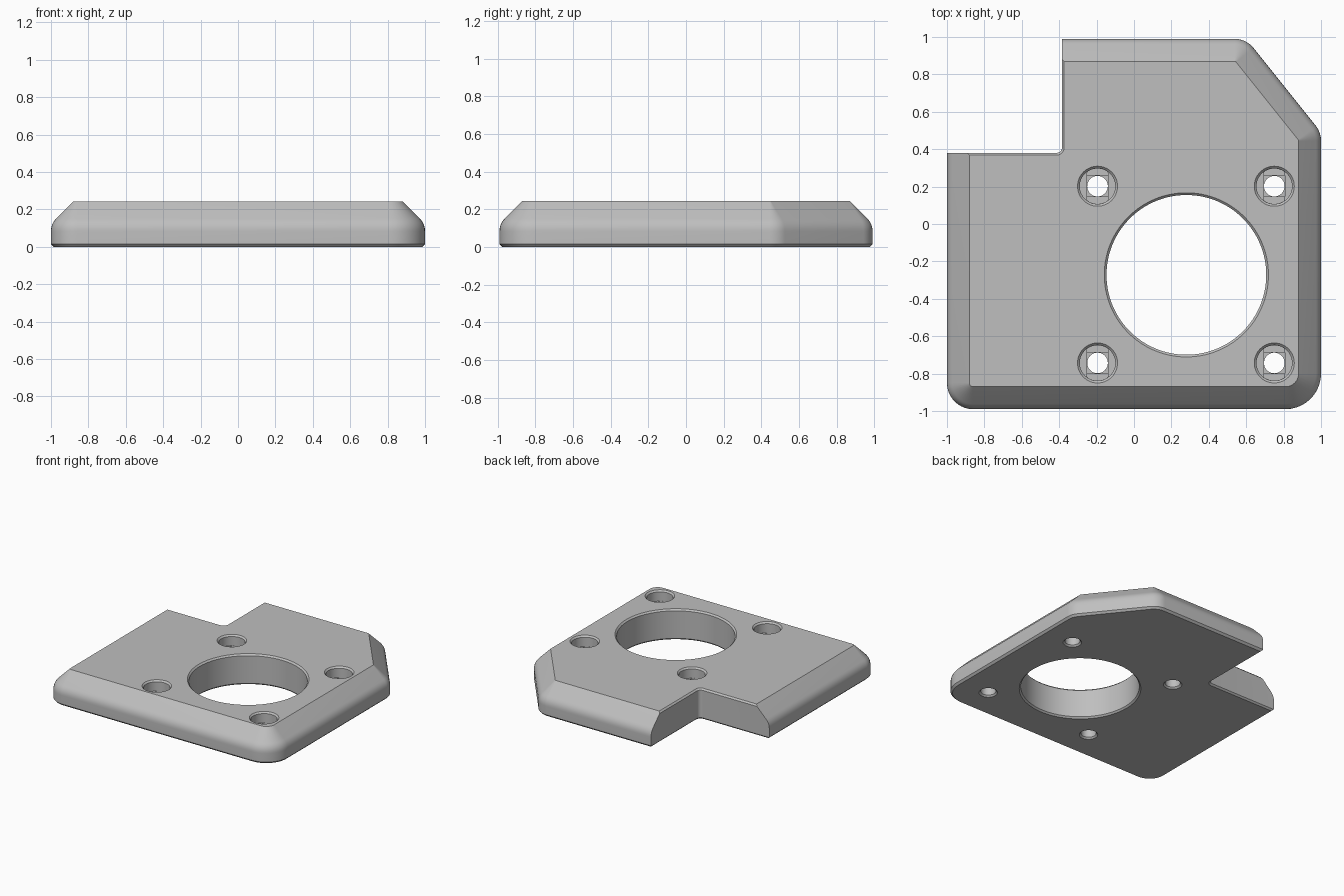
import bpy, bmesh, math
from mathutils import Vector

cube = bpy.data.objects.get("Cube")
if cube:
    bpy.data.objects.remove(cube, do_unlink=True)

HEIGHT = 0.243
EDGE = 0.012          # small edge chamfer

grey = bpy.data.materials.new("plain grey")
grey.use_nodes = True
colour = (0.52, 0.52, 0.52, 1)
grey.diffuse_color = colour
grey.node_tree.nodes["Principled BSDF"].inputs["Base Color"].default_value = colour


def rounded(corners, inset=0.0, steps=10):
    """Counter-clockwise outline with rounded corners (x, y, radius), moved inward by inset."""
    loop = []
    count = len(corners)
    for i, (x, y, radius) in enumerate(corners):
        p = Vector((x, y))
        d1 = (p - Vector(corners[i - 1][:2])).normalized()
        d2 = (Vector(corners[(i + 1) % count][:2]) - p).normalized()
        n1, n2 = Vector((-d1.y, d1.x)), Vector((-d2.y, d2.x))
        toward = (n1 + n2) / (1 + n1.dot(n2))
        r = max(radius - inset, 0.004)
        centre = p + toward * (inset + r)
        start = math.atan2(-n1.y, -n1.x)
        turn = d1.angle(d2)
        for k in range(steps + 1):
            a = start + turn * k / steps
            loop.append((centre.x + r * math.cos(a), centre.y + r * math.sin(a)))
    return loop


def circle(cx, cy, r, steps=64, clip=9.0):
    """Circle whose x half-width can be clipped to make a slot."""
    turns = [math.tau * k / steps for k in range(steps)]
    return [(cx + max(-clip, min(clip, r * math.cos(a))), cy + r * math.sin(a)) for a in turns]


def loft(name, levels):
    """Solid through a stack of (z, outline) levels."""
    bm = bmesh.new()
    rings = [[bm.verts.new((x, y, z)) for x, y in loop] for z, loop in levels]
    n = len(rings[0])
    for low, high in zip(rings, rings[1:]):
        for i in range(n):
            j = (i + 1) % n
            bm.faces.new((low[i], low[j], high[j], high[i]))
    bm.faces.new(rings[0][::-1])
    bm.faces.new(rings[-1])
    bmesh.ops.remove_doubles(bm, verts=bm.verts, dist=1e-5)
    mesh = bpy.data.meshes.new(name)
    bm.to_mesh(mesh)
    bm.free()
    mesh.materials.append(grey)
    obj = bpy.data.objects.new(name, mesh)
    bpy.context.collection.objects.link(obj)
    return obj


# Plate body: bottom chamfer, upright rim, soft bend, sloped shoulder
outline = [(-1, -0.99, 0.14), (1, -0.99, 0.19), (1, 0.49, 0.13),
           (0.6, 0.99, 0.13), (-1, 0.99, 0.13)]
bend, soft = HEIGHT - 0.12, 0.04
profile = [(0.015, 0), (0, 0.015)]
for k in range(7):
    t = k / 6
    slope = soft * 0.7 * t * t
    profile.append((slope, bend - soft * (1 - t) ** 2 + slope))
profile.append((0.12, HEIGHT))
plate = loft("mounting_plate", [(z, rounded(outline, inset)) for inset, z in profile])

cutters = []


def flared(name, make, low, high, low_flare=True, high_flare=True):
    """Cutter that widens into a chamfer where it leaves the plate."""
    levels = [(low, make(0))]
    if low_flare:
        levels = [(low - 0.05, make(EDGE)), (low, make(EDGE)), (low + EDGE, make(0))]
    levels.append((high - EDGE, make(0)))
    if high_flare:
        levels += [(high, make(EDGE)), (high + 0.05, make(EDGE))]
    else:
        levels.append((high, make(0)))
    cutters.append(loft(name, levels))


# Corner notch
notch = [(-0.385, 0.38, 0.03), (-0.385, 1.5, 0.03), (-1.5, 1.5, 0.03), (-1.5, 0.38, 0.03)]
flared("notch_cutter", lambda f: rounded(notch, -f), 0, HEIGHT)

# Large central opening
flared("opening_cutter", lambda f: circle(0.28, -0.272, 0.427 + f, 128), 0, HEIGHT)

# Counterbored screw holes with stepped slot and square seats
floor, step = HEIGHT - 0.085, 0.012
for x in (-0.195, 0.75):
    for y in (-0.743, 0.202):
        flared("bore_cutter", lambda f: circle(x, y, 0.095 + f), floor, HEIGHT, low_flare=False)
        flared("screw_cutter", lambda f: circle(x, y, 0.055 + f, 48), 0, floor + 0.02,
               high_flare=False)
        slot = circle(x, y, 0.0945, clip=0.0555)
        cutters.append(loft("slot_cutter", [(floor - step, slot), (floor + 0.01, slot)]))
        h = 0.056
        square = [(x - h, y - h), (x + h, y - h), (x + h, y + h), (x - h, y + h)]
        cutters.append(loft("square_cutter", [(floor - 2 * step, square), (floor + 0.005, square)]))

for cutter in cutters:
    cutter.hide_render = True
    mod = plate.modifiers.new(cutter.name, "BOOLEAN")
    mod.operation = "DIFFERENCE"
    mod.solver = "EXACT"
    mod.object = cutter

# Bake the cuts and drop the helpers
bpy.ops.object.select_all(action="DESELECT")
plate.select_set(True)
bpy.context.view_layer.objects.active = plate
for mod in list(plate.modifiers):
    bpy.ops.object.modifier_apply(modifier=mod.name)
for cutter in cutters:
    bpy.data.objects.remove(cutter, do_unlink=True)
bpy.ops.object.shade_smooth_by_angle(angle=math.radians(28))
